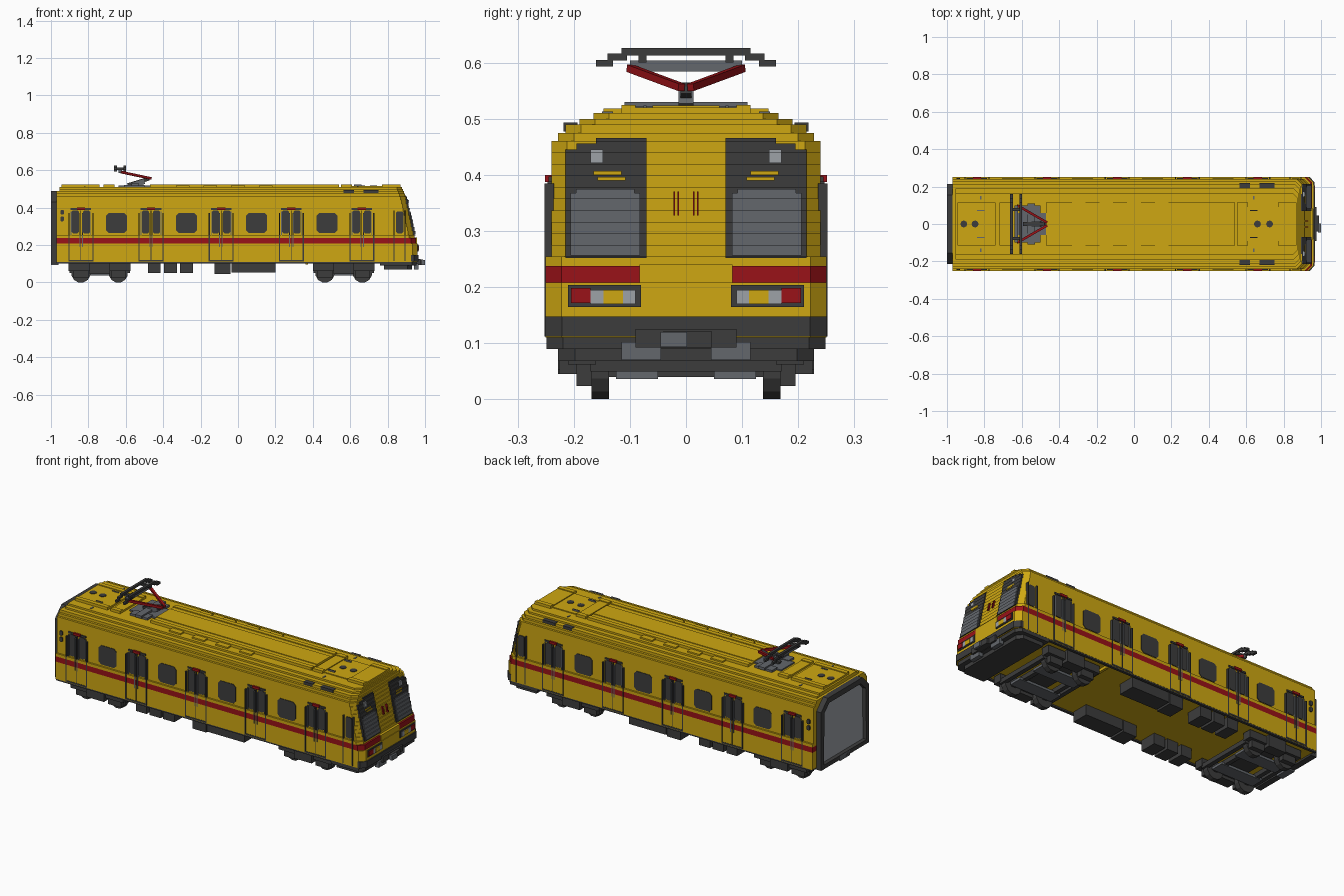
import bpy, bmesh, math
from mathutils import Vector, Matrix

if "Cube" in bpy.data.objects:
    bpy.data.objects.remove(bpy.data.objects["Cube"])

COLOURS = {
    "yellow": (0.62, 0.39, 0.006), "red": (0.32, 0.006, 0.009),
    "dark": (0.046, 0.046, 0.046), "grey": (0.125, 0.135, 0.15),
    "light_grey": (0.34, 0.36, 0.39),
}
MATS = {}
for key, rgb in COLOURS.items():
    m = bpy.data.materials.new(key)
    m.use_nodes = True
    m.diffuse_color = (*rgb, 1)
    m.node_tree.nodes["Principled BSDF"].inputs["Base Color"].default_value = (*rgb, 1)
    MATS[key] = m
INDEX = {k: i for i, k in enumerate(COLOURS)}


class Part:
    """Collects prisms, boxes and bars into one object."""

    def __init__(self, name):
        self.name, self.bm = name, bmesh.new()

    def prism(self, axis, pts, a, b, mat, mirror=False):
        place = {"x": lambda p, t: (t, p[0], p[1]),
                 "y": lambda p, t: (p[0], t, p[1]),
                 "z": lambda p, t: (p[0], p[1], t)}[axis]
        for s in ((1, -1) if mirror else (1,)):
            rings = [[self.bm.verts.new(Vector(place(p, t)) * Vector((1, s, 1)).x if s == 1 else
                                        (place(p, t)[0], -place(p, t)[1], place(p, t)[2]))
                      for p in pts] for t in (a, b)]
            n = len(pts)
            faces = [self.bm.faces.new(r) for r in rings]
            for i in range(n):
                j = (i + 1) % n
                faces.append(self.bm.faces.new((rings[0][i], rings[0][j], rings[1][j], rings[1][i])))
            for f in faces:
                f.material_index = INDEX[mat]
        return faces

    def box(self, x0, x1, y0, y1, z0, z1, mat, mirror=False):
        return self.prism("z", [(x0, y0), (x1, y0), (x1, y1), (x0, y1)], z0, z1, mat, mirror)

    def bar(self, p, q, t, mat):
        p, q = Vector(p), Vector(q)
        d = q - p
        mx = (Matrix.Translation((p + q) / 2) @ d.to_track_quat("Z", "Y").to_matrix().to_4x4()
              @ Matrix.Diagonal((t, t, d.length, 1)))
        vs = bmesh.ops.create_cube(self.bm, size=1, matrix=mx)["verts"]
        for f in {f for v in vs for f in v.link_faces}:
            f.material_index = INDEX[mat]

    def done(self):
        bmesh.ops.recalc_face_normals(self.bm, faces=self.bm.faces[:])
        me = bpy.data.meshes.new(self.name)
        self.bm.to_mesh(me)
        self.bm.free()
        for m in MATS.values():
            me.materials.append(m)
        ob = bpy.data.objects.new(self.name, me)
        bpy.context.collection.objects.link(ob)


def octagon(cx, z0, z1, hw, c):
    return [(cx - hw + c, z0), (cx + hw - c, z0), (cx + hw, z0 + c), (cx + hw, z1 - c),
            (cx + hw - c, z1), (cx - hw + c, z1), (cx - hw, z1 - c), (cx - hw, z0 + c)]


# Stepped body layers: z0, z1, half width, front x
LAYERS = [(0.11, 0.148, 0.25, 0.96, "yellow"), (0.148, 0.208, 0.25, 0.96, "yellow"),
          (0.208, 0.238, 0.25, 0.953, "red"), (0.238, 0.255, 0.25, 0.943, "yellow")]
for i in range(10):
    LAYERS.append((0.255 + 0.0205 * i, 0.2755 + 0.0205 * i, 0.24, 0.938 - 0.0045 * i, "yellow"))
LAYERS += [(0.46, 0.475, 0.228, 0.892, "yellow"), (0.475, 0.49, 0.215, 0.887, "yellow"),
           (0.49, 0.50, 0.19, 0.882, "yellow"), (0.50, 0.51, 0.165, 0.877, "yellow")]

body = Part("car_body")
for z0, z1, w, xf, mat in LAYERS:
    xb, c = (-0.97 if z0 < 0.48 else -0.955), 0.028
    body.prism("z", [(xb, -w), (xf - c, -w), (xf, c - w), (xf, w - c), (xf - c, w), (xb, w)], z0, z1, mat)
body.box(0.93, 0.957, -0.083, 0.083, 0.206, 0.24, "yellow")
body.box(0.36, 0.375, -0.23, 0.23, 0.095, 0.11, "yellow")
body.box(-0.97, 0.93, 0.235, 0.249, 0.102, 0.114, "dark", True)
body.done()

# Raised roof sections, ribs and vents
roof = Part("roof_panels")
for x0, x1 in ((-0.945, -0.74), (-0.72, -0.66), (-0.47, 0.54), (0.55, 0.61), (0.77, 0.87)):
    roof.box(x0, x1, -0.1, 0.1, 0.51, 0.52, "yellow")
    roof.box(x0, x1, 0.09, 0.115, 0.508, 0.525, "yellow", True)
roof.box(0.61, 0.77, -0.1, 0.1, 0.508, 0.515, "yellow")
roof.box(-0.47, 0.54, -0.06, 0.06, 0.515, 0.524, "yellow")
for x in (-0.295, -0.148, 0, 0.148):
    roof.box(x - 0.037, x + 0.037, 0.098, 0.147, 0.505, 0.518, "yellow", True)
for x, z in ((-0.91, 0.52), (-0.85, 0.52), (0.66, 0.515), (0.725, 0.515)):
    circle = [(x + 0.019 * math.cos(k * math.pi / 4), 0.019 * math.sin(k * math.pi / 4)) for k in range(8)]
    roof.prism("z", circle, z - 0.002, z + 0.003, "dark")
for x in (-0.82, 0.64):
    roof.box(x - 0.02, x + 0.02, 0.07, 0.076, 0.51, 0.524, "grey", True)
    roof.box(x - 0.004, x + 0.004, 0.13, 0.15, 0.508, 0.513, "grey", True)
for x0, x1 in ((0.565, 0.62), (0.67, 0.75)):
    roof.box(x0, x1, 0.193, 0.218, 0.477, 0.493, "dark", True)
roof.done()

# Side windows
windows = Part("side_windows")
for x in (-0.65, -0.275, 0.1, 0.475):
    windows.prism("y", octagon(x, 0.264, 0.372, 0.056, 0.015), 0.235, 0.243, "dark", True)
windows.done()

# Passenger doors and the cab doors
doors = Part("side_doors")
for x in (-0.84, -0.465, -0.09, 0.285, 0.662):
    for s in (-1, 1):
        doors.prism("y", octagon(x + s * 0.03, 0.262, 0.385, 0.019, 0.007), 0.235, 0.244, "dark", True)
        e = x + s * 0.064
        doors.box(e - 0.003, e + 0.003, 0.235, 0.252, 0.115, 0.37, "dark", True)
        e = x + s * 0.053
        doors.box(e - 0.002, e + 0.002, 0.235, 0.247, 0.25, 0.38, "grey", True)
        e = x + s * 0.009
        doors.box(e - 0.002, e + 0.002, 0.235, 0.252, 0.19, 0.37, "grey", True)
    doors.box(x - 0.0015, x + 0.0015, 0.235, 0.252, 0.115, 0.385, "dark", True)
    doors.box(x - 0.055, x + 0.055, 0.235, 0.245, 0.387, 0.397, "dark", True)
    doors.box(x - 0.022, x + 0.022, 0.235, 0.251, 0.387, 0.4, "red", True)
    doors.box(x - 0.067, x + 0.067, 0.235, 0.252, 0.112, 0.12, "dark", True)
doors.prism("y", octagon(0.865, 0.262, 0.38, 0.019, 0.007), 0.235, 0.244, "dark", True)
for x in (0.835, 0.893):
    doors.box(x - 0.003, x + 0.003, 0.235, 0.252, 0.115, 0.385, "dark", True)
for z in (0.34, 0.375):
    doors.prism("y", octagon(-0.94, z - 0.013, z + 0.013, 0.009, 0.004), 0.235, 0.247, "dark", True)
doors.done()

# Cab face: pieces that follow the stepped slope
cab = Part("cab_front")


def on_slope(y0, y1, z0, z1, out, mat, mirror=True):
    for a, b, _, xf, _ in LAYERS:
        lo, hi = max(a, z0), min(b, z1)
        if hi - lo > 1e-4:
            cab.box(xf - 0.03, xf + out, y0, y1, lo, hi, mat, mirror)


on_slope(0.07, 0.215, 0.252, 0.445, 0.006, "dark")
on_slope(0.07, 0.195, 0.445, 0.456, 0.006, "dark")
on_slope(0.07, 0.16, 0.456, 0.466, 0.006, "dark")
on_slope(0.082, 0.206, 0.256, 0.368, 0.010, "grey")
on_slope(0.092, 0.196, 0.368, 0.375, 0.010, "grey")
on_slope(0.108, 0.158, 0.39, 0.396, 0.009, "yellow")
on_slope(0.115, 0.165, 0.4, 0.407, 0.009, "yellow")
on_slope(0.148, 0.17, 0.421, 0.445, 0.012, "light_grey")
on_slope(0.0125, 0.0155, 0.328, 0.37, 0.008, "red")
on_slope(0.0195, 0.0225, 0.328, 0.37, 0.008, "red")
on_slope(0.08, 0.21, 0.165, 0.204, 0.004, "dark")
on_slope(0.17, 0.205, 0.172, 0.198, 0.009, "red")
on_slope(0.09, 0.17, 0.17, 0.195, 0.007, "light_grey")
on_slope(0.112, 0.147, 0.17, 0.195, 0.009, "yellow")
cab.done()

# Dark bumper, cab underside and couplers
bumper = Part("bumper_and_couplers")
for x0, x1, w, z0, z1 in ((0.925, 0.966, 0.251, 0.112, 0.148), (0.76, 0.955, 0.249, 0.09, 0.112),
                          (0.78, 0.93, 0.228, 0.068, 0.09)):
    bumper.prism("z", [(x0, -w), (x1 - 0.025, -w), (x1, 0.03 - w), (x1, w - 0.03),
                       (x1 - 0.025, w), (x0, w)], z0, z1, "dark")
bumper.box(0.95, 0.975, -0.09, 0.09, 0.092, 0.125, "dark")
bumper.box(0.94, 0.965, 0.045, 0.115, 0.07, 0.102, "grey", True)
bumper.box(0.96, 0.99, -0.04, 0.045, 0.092, 0.122, "dark")
bumper.box(0.985, 1.0, -0.045, 0.002, 0.093, 0.12, "grey")
bumper.box(-1.0, -0.96, -0.045, 0.045, 0.092, 0.122, "grey")
bumper.done()

# Rear gangway frame with a recessed panel
rear = Part("rear_gangway")
outline = [(-0.215, 0.1), (0.215, 0.1), (0.215, 0.43), (0.155, 0.49), (-0.155, 0.49), (-0.215, 0.43)]
end = rear.prism("x", outline, -1.0, -0.965, "dark")[0]
bmesh.ops.recalc_face_normals(rear.bm, faces=rear.bm.faces[:])
bmesh.ops.inset_region(rear.bm, faces=[end], thickness=0.033)
bmesh.ops.inset_region(rear.bm, faces=[end], thickness=0.003, depth=-0.02)
end.material_index = INDEX["light_grey"]
rear.done()

# Equipment boxes below the floor
under = Part("underfloor_boxes")
for x0, x1, z0 in ((-0.48, -0.415, 0.05), (-0.395, -0.325, 0.05), (-0.31, -0.24, 0.05),
                   (-0.125, -0.04, 0.045), (-0.035, 0.2, 0.052)):
    under.box(x0, x1, 0.13, 0.228, z0, 0.112, "dark", True)
under.done()

# Bogies with wheels
for name, cx in (("rear_bogie", -0.74), ("front_bogie", 0.565)):
    bogie = Part(name)
    bogie.box(cx - 0.165, cx + 0.165, 0.16, 0.21, 0.062, 0.105, "dark", True)
    bogie.box(cx - 0.055, cx + 0.055, 0.165, 0.225, 0.045, 0.112, "dark", True)
    bogie.box(cx - 0.06, cx + 0.06, -0.17, 0.17, 0.065, 0.112, "dark")
    bogie.box(cx - 0.13, cx + 0.13, 0.05, 0.125, 0.036, 0.05, "grey", True)
    for s in (-1, 1):
        wx = cx + s * 0.1
        wheel = [(wx + 0.052 * math.cos((k + 0.5) * math.pi / 6),
                  0.0505 + 0.052 * math.sin((k + 0.5) * math.pi / 6)) for k in range(12)]
        bogie.prism("y", wheel, 0.137, 0.168, "dark", True)
        bogie.box(wx - 0.012, wx + 0.012, -0.14, 0.14, 0.04, 0.065, "dark")
        bogie.box(wx - 0.04, wx + 0.04, 0.165, 0.195, 0.024, 0.07, "dark", True)
        bogie.box(cx + s * 0.15 - 0.012, cx + s * 0.15 + 0.012, -0.17, 0.17, 0.05, 0.075, "dark")
    bogie.done()

# Pantograph
pan = Part("pantograph")
pan.box(-0.64, -0.47, -0.06, 0.06, 0.508, 0.518, "grey")
pan.box(-0.61, -0.5, 0.05, 0.1, 0.508, 0.522, "grey", True)
pan.box(-0.57, -0.53, -0.11, 0.11, 0.515, 0.53, "grey")
pan.bar((-0.59, 0, 0.52), (-0.475, 0, 0.555), 0.02, "dark")
pan.bar((-0.56, 0, 0.52), (-0.5, 0, 0.54), 0.026, "grey")
for s in (-1, 1):
    pan.bar((-0.465, s * 0.008, 0.556), (-0.625, s * 0.1, 0.59), 0.013, "red")
pan.box(-0.64, -0.62, -0.1, 0.1, 0.584, 0.604, "grey")
for x in (-0.655, -0.605):
    pan.box(x - 0.007, x + 0.007, -0.115, 0.115, 0.613, 0.626, "dark")
    pan.box(x - 0.007, x + 0.007, 0.105, 0.14, 0.604, 0.616, "dark", True)
    pan.box(x - 0.007, x + 0.007, 0.13, 0.16, 0.593, 0.605, "dark", True)
pan.box(-0.66, -0.6, 0.07, 0.085, 0.6, 0.614, "dark", True)
pan.done()
